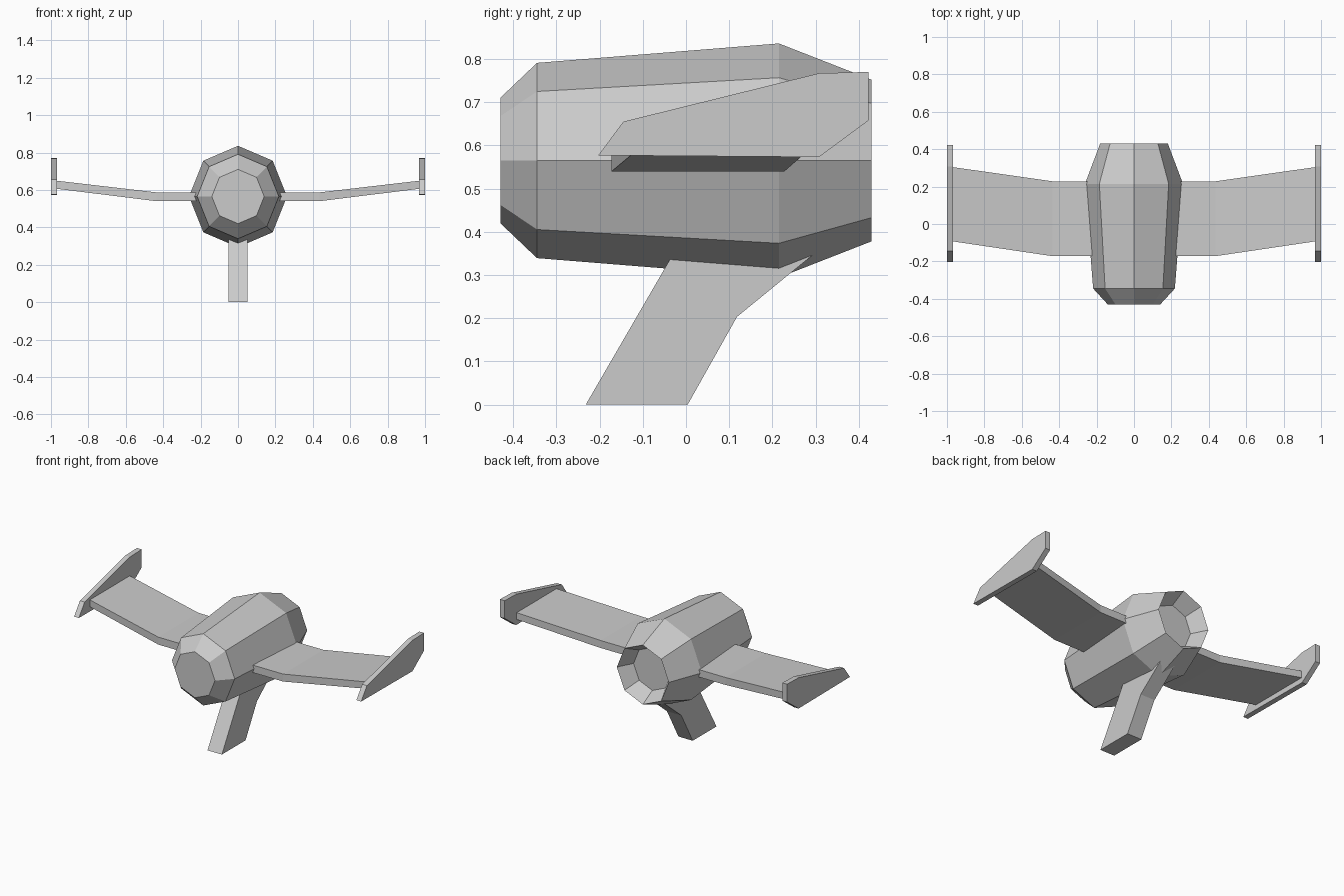
import bpy, bmesh
from math import sin, cos, pi

if "Cube" in bpy.data.objects:
    bpy.data.objects.remove(bpy.data.objects["Cube"])


def make_object(name, bm):
    bmesh.ops.recalc_face_normals(bm, faces=bm.faces)
    mesh = bpy.data.meshes.new(name)
    bm.to_mesh(mesh)
    bm.free()
    obj = bpy.data.objects.new(name, mesh)
    bpy.context.collection.objects.link(obj)
    return obj


def loft(name, sections):
    """Bridge equal-sized closed sections and cap both ends."""
    bm = bmesh.new()
    rings = [[bm.verts.new(p) for p in s] for s in sections]
    n = len(rings[0])
    for a, b in zip(rings, rings[1:]):
        for i in range(n):
            j = (i + 1) % n
            bm.faces.new((a[i], a[j], b[j], b[i]))
    bm.faces.new(rings[0])
    bm.faces.new(rings[-1])
    return make_object(name, bm)


def plate(name, profile, x0, x1):
    """Side (y, z) profile extruded along x."""
    return loft(name, [[(x, y, z) for y, z in profile] for x in (x0, x1)])


def mirror_x(obj):
    mod = obj.modifiers.new("mirror", 'MIRROR')
    mod.use_axis[0] = True


# Eight-sided body, with a funnel-shaped recess at the rear
SIDES, CZ = 8, 0.565
stations = [(-0.43, 0.145), (-0.345, 0.226), (0.215, 0.271),
            (0.43, 0.187), (0.335, 0.135)]
body = loft("body", [
    [(0.967 * r * sin(2 * pi * i / SIDES), y, CZ + r * cos(2 * pi * i / SIDES))
     for i in range(SIDES)] for y, r in stations])

# Wings: flat root, then raised and swept back towards the tip
wing_stations = [(0.1, -0.172, 0.228, 0.54, 0.587),
                 (0.435, -0.172, 0.228, 0.54, 0.587),
                 (0.975, -0.092, 0.305, 0.607, 0.65)]
wing = loft("wings", [
    [(x, y0, z0), (x, y1, z0), (x, y1, z1), (x, y0, z1)]
    for x, y0, y1, z0, z1 in wing_stations])
mirror_x(wing)

# Upright plates at the wing tips
winglet = plate("wing_tip_plates",
                [(-0.203, 0.577), (-0.145, 0.655), (0.308, 0.767),
                 (0.423, 0.77), (0.423, 0.658), (0.308, 0.573)], 0.967, 1.0)
mirror_x(winglet)

# Forward-raked leg under the body
leg = plate("leg", [(-0.232, 0), (0.004, 0), (0.118, 0.203),
                    (0.315, 0.364), (0.2, 0.4), (0.0, 0.4)], -0.05, 0.05)
